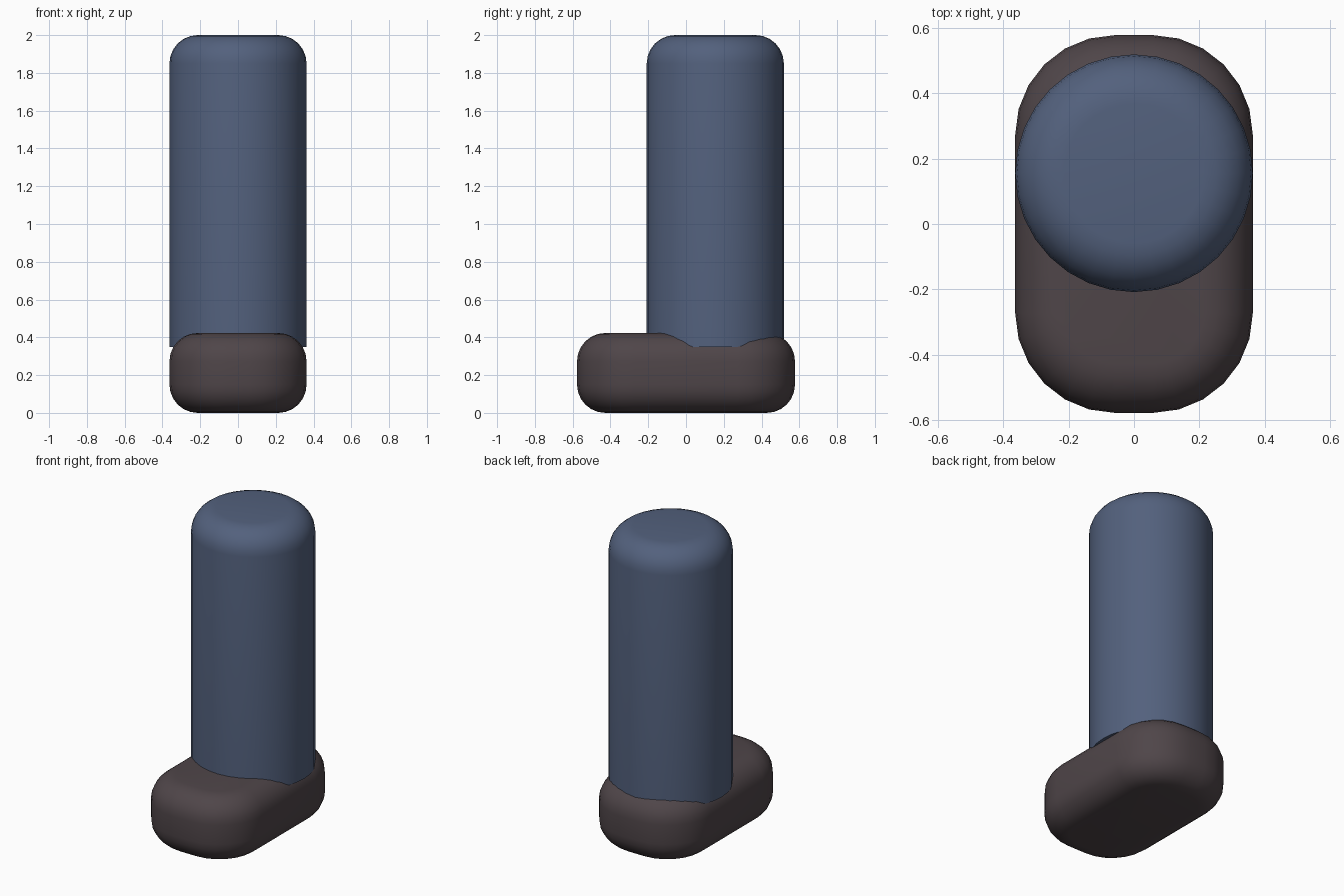
import bpy, bmesh, math

if "Cube" in bpy.data.objects:
    bpy.data.objects.remove(bpy.data.objects["Cube"])

BEVEL = 0.15
STEPS = 6


def material(name, color):
    m = bpy.data.materials.new(name)
    m.diffuse_color = (*color, 1)
    m.use_nodes = True
    m.node_tree.nodes["Principled BSDF"].inputs["Base Color"].default_value = m.diffuse_color
    return m


def loft(name, rings, mat):
    """Skin a stack of point rings and cap both ends."""
    bm = bmesh.new()
    loops = [[bm.verts.new(p) for p in ring] for ring in rings]
    n = len(loops[0])
    for a, b in zip(loops, loops[1:]):
        for i in range(n):
            j = (i + 1) % n
            bm.faces.new((a[i], a[j], b[j], b[i]))
    bm.faces.new(loops[0][::-1])
    bm.faces.new(loops[-1])
    me = bpy.data.meshes.new(name)
    bm.to_mesh(me)
    bm.free()
    me.materials.append(mat)
    ob = bpy.data.objects.new(name, me)
    bpy.context.collection.objects.link(ob)
    bpy.context.view_layer.objects.active = ob
    ob.select_set(True)
    bpy.ops.object.shade_smooth_by_angle(angle=math.radians(35))
    ob.select_set(False)
    return ob


def rounded_ring(hx, hy, r, inset, z):
    """Rounded rectangle outline, inset evenly."""
    pts = []
    for k, (sx, sy) in enumerate(((1, 1), (-1, 1), (-1, -1), (1, -1))):
        for i in range(STEPS + 1):
            a = math.pi / 2 * (k + i / STEPS)
            pts.append((sx * (hx - r) + (r - inset) * math.cos(a),
                        sy * (hy - r) + (r - inset) * math.sin(a), z))
    return pts


def circle_ring(r, cy, z, n=32):
    return [(r * math.cos(math.tau * i / n), cy + r * math.sin(math.tau * i / n), z)
            for i in range(n)]


# quarter-round profile: (inset, drop from the flat end)
arc = [(BEVEL * (1 - math.cos(a)), BEVEL * (1 - math.sin(a)))
       for a in (math.pi / 2 * i / STEPS for i in range(STEPS + 1))]

# shoe: rounded block with softened top and bottom rims
H = 0.423
shoe_levels = [(i, d) for i, d in reversed(arc)] + [(i, H - d) for i, d in arc]
loft("shoe", [rounded_ring(0.363, 0.577, 0.305, i, z) for i, z in shoe_levels],
     material("dark brown", (0.078, 0.060, 0.066)))

# trouser leg: cylinder with a rounded upper rim and flat lower end
leg_levels = [(0, 0.35)] + [(i, 2.0 - d) for i, d in arc]
loft("trouser_leg", [circle_ring(0.363 - i, 0.155, z) for i, z in leg_levels],
     material("slate blue", (0.086, 0.119, 0.205)))
